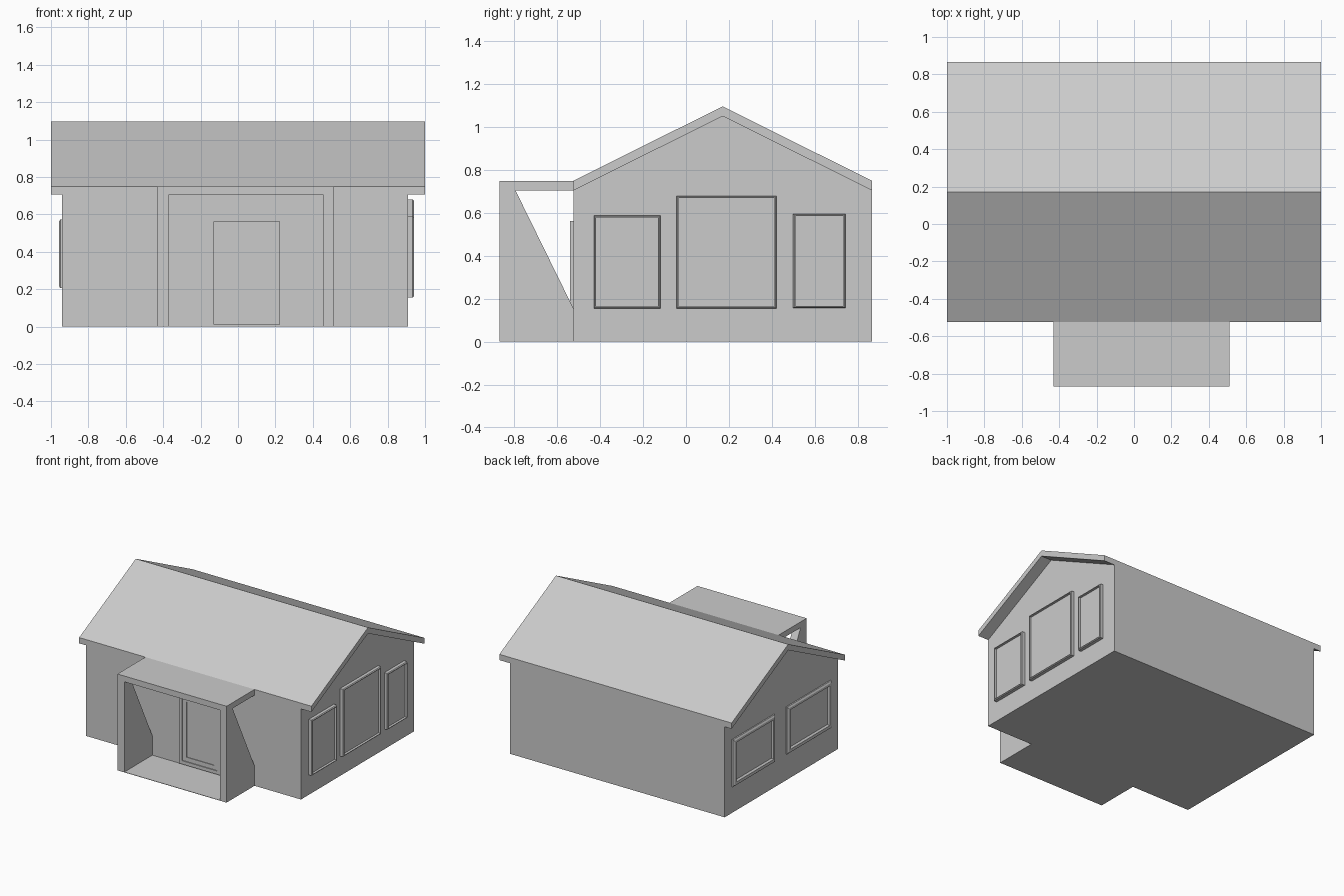
import bpy, bmesh

if "Cube" in bpy.data.objects:
    bpy.data.objects.remove(bpy.data.objects["Cube"])


def prism(name, profile, x0, x1):
    """Extrude a (y, z) outline along x."""
    bm = bmesh.new()
    face = bm.faces.new([bm.verts.new((x0, y, z)) for y, z in profile])
    ext = bmesh.ops.extrude_face_region(bm, geom=[face])
    moved = [g for g in ext["geom"] if isinstance(g, bmesh.types.BMVert)]
    bmesh.ops.translate(bm, verts=moved, vec=(x1 - x0, 0, 0))
    return finish(name, bm)


def finish(name, bm):
    bmesh.ops.recalc_face_normals(bm, faces=bm.faces)
    mesh = bpy.data.meshes.new(name)
    bm.to_mesh(mesh)
    bm.free()
    obj = bpy.data.objects.new(name, mesh)
    bpy.context.collection.objects.link(obj)
    return obj


def rect(y0, y1, z0, z1):
    return [(y0, z0), (y1, z0), (y1, z1), (y0, z1)]


def panel(name, place, u0, u1, v0, v1, steps):
    """Framed panel from nested rectangular loops; steps are (inset, depth)."""
    bm = bmesh.new()
    loops = []
    for i, d in steps:
        corners = rect(u0 + i, u1 - i, v0 + i, v1 - i)
        loops.append([bm.verts.new(place(u, v, d)) for u, v in corners])
    for a, b in zip(loops, loops[1:]):
        for k in range(4):
            n = (k + 1) % 4
            bm.faces.new((a[k], a[n], b[n], b[k]))
    bm.faces.new(loops[0])
    bm.faces.new(loops[-1])
    return finish(name, bm)


FRONT, BACK, RIDGE = -0.525, 0.867, 0.171
LEFT, RIGHT = -0.94, 0.91

# Main body with gable ends
prism("house_walls", [(FRONT, 0), (BACK, 0), (BACK, 0.705), (RIDGE, 1.051), (FRONT, 0.705)], LEFT, RIGHT)

# Gable roof overhanging both sides
prism("roof", [(FRONT, 0.705), (FRONT, 0.75), (RIDGE, 1.097), (BACK, 0.75),
               (BACK, 0.705), (RIDGE, 1.051)], -1, 1)

# Porch: canopy, tapered side walls and thin floor
P0, P1, PF = -0.43, 0.51, -0.869
prism("porch_canopy", rect(PF, FRONT, 0.705, 0.75), P0, P1)
side = [(PF, 0), (FRONT, 0), (FRONT, 0.155), (-0.795, 0.705), (PF, 0.705)]
prism("porch_wall_left", side, P0, -0.37)
prism("porch_wall_right", side, 0.455, P1)
prism("porch_floor", rect(PF, FRONT, 0, 0.003), -0.37, 0.455)

# Front door
panel("front_door", lambda u, v, d: (u, FRONT - d, v), -0.13, 0.225, 0.01, 0.562,
      [(0, 0), (0, 0.015), (0.027, 0.015), (0.027, 0.008), (0.06, 0.008), (0.06, 0.003)])

# Right side windows with slim deep frames
right_windows = [(-0.43, -0.12, 0.155, 0.588), (-0.045, 0.423, 0.155, 0.68), (0.50, 0.744, 0.157, 0.596)]
for n, w in enumerate(right_windows):
    panel(f"right_window_{n + 1}", lambda u, v, d: (RIGHT + d, u, v), *w,
          [(0, 0), (0, 0.024), (0.005, 0.03), (0.01, 0.03), (0.01, 0.012)])

# Left side windows with broad bevelled frames
for n, (y0, y1) in enumerate([(0.26, 0.78), (-0.43, 0.115)]):
    panel(f"left_window_{n + 1}", lambda u, v, d: (LEFT - d, u, v), y0, y1, 0.205, 0.572,
          [(0, 0), (0, 0.01), (0.012, 0.018), (0.03, 0.018), (0.04, 0.005)])
